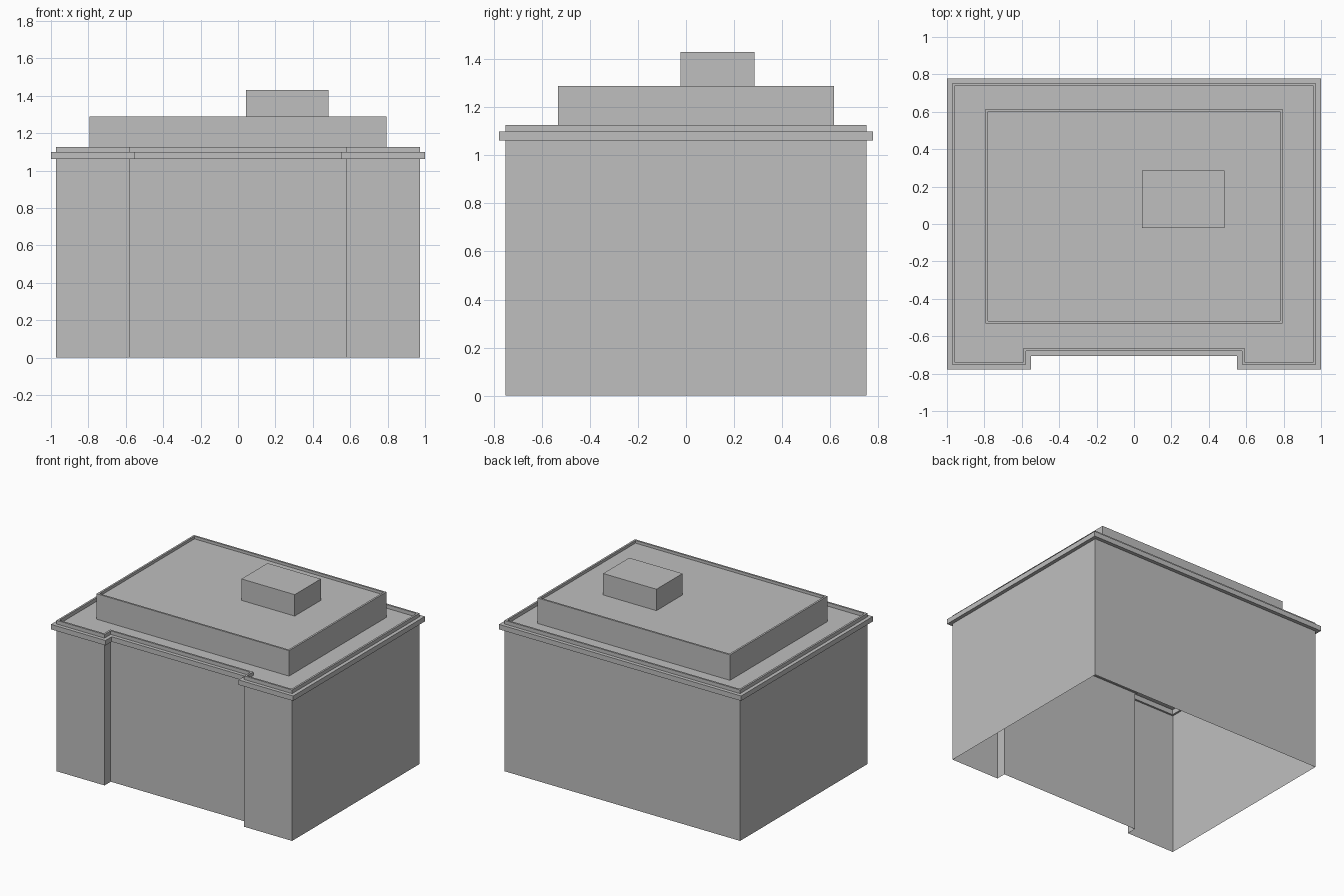
import bpy
import bmesh

cube = bpy.data.objects.get("Cube")
if cube:
    bpy.data.objects.remove(cube, do_unlink=True)

grey = bpy.data.materials.new("plain_grey")
grey.use_nodes = True
grey.diffuse_color = (0.52, 0.52, 0.52, 1)
grey.node_tree.nodes["Principled BSDF"].inputs["Base Color"].default_value = grey.diffuse_color


def footprint(o):
    """Main outline with the front recess, grown outward by o."""
    x, y, rx, ry = 0.973 + o, 0.751 + o, 0.577 - o, -0.678 - o
    return [(-x, -y), (-rx, -y), (-rx, ry), (rx, ry),
            (rx, -y), (x, -y), (x, y), (-x, y)]


def rectangle(x0, x1, y0, y1):
    """Return an outline function for a rectangle, grown outward by o."""
    return lambda o: [(x0 - o, y0 - o), (x1 + o, y0 - o),
                      (x1 + o, y1 + o), (x0 - o, y1 + o)]


def loft(name, outline, profile, cap=False, closed=False):
    """Sweep a profile of (offset, height) pairs around an outline."""
    bm = bmesh.new()
    rings = [[bm.verts.new((x, y, z)) for x, y in outline(o)] for o, z in profile]
    pairs = list(zip(rings, rings[1:]))
    if closed:
        pairs.append((rings[-1], rings[0]))
    for low, high in pairs:
        for i in range(len(low)):
            j = (i + 1) % len(low)
            bm.faces.new((low[i], low[j], high[j], high[i]))
    if cap:
        bm.faces.new(rings[-1])
    mesh = bpy.data.meshes.new(name)
    bm.to_mesh(mesh)
    bm.free()
    mesh.materials.append(grey)
    obj = bpy.data.objects.new(name, mesh)
    bpy.context.collection.objects.link(obj)
    return obj


EAVES, DECK, PARAPET = 1.063, 1.10, 1.127
UPPER_DECK, UPPER_TOP, HUT_TOP = 1.27, 1.29, 1.43
LEDGE, RIM = 0.027, -0.014

# Main walls, open underneath
loft("main_walls", footprint, [(0, 0), (0, EAVES)])

# Projecting cornice with the parapet standing on it
loft("cornice_and_parapet", footprint,
     [(0, EAVES), (LEDGE, EAVES), (LEDGE, DECK), (0, DECK),
      (0, PARAPET), (RIM, PARAPET), (RIM, EAVES)], closed=True)

# Main roof deck inside the parapet
loft("main_roof", footprint, [(RIM, DECK)], cap=True)

# Set-back upper storey with a thin rim and sunken roof
loft("upper_storey", rectangle(-0.795, 0.795, -0.533, 0.616),
     [(0, DECK), (0, UPPER_TOP), (RIM, UPPER_TOP), (RIM, UPPER_DECK)], cap=True)

# Rooftop plant hut
loft("rooftop_hut", rectangle(0.044, 0.484, -0.022, 0.286),
     [(0, UPPER_DECK), (0, HUT_TOP)], cap=True)
